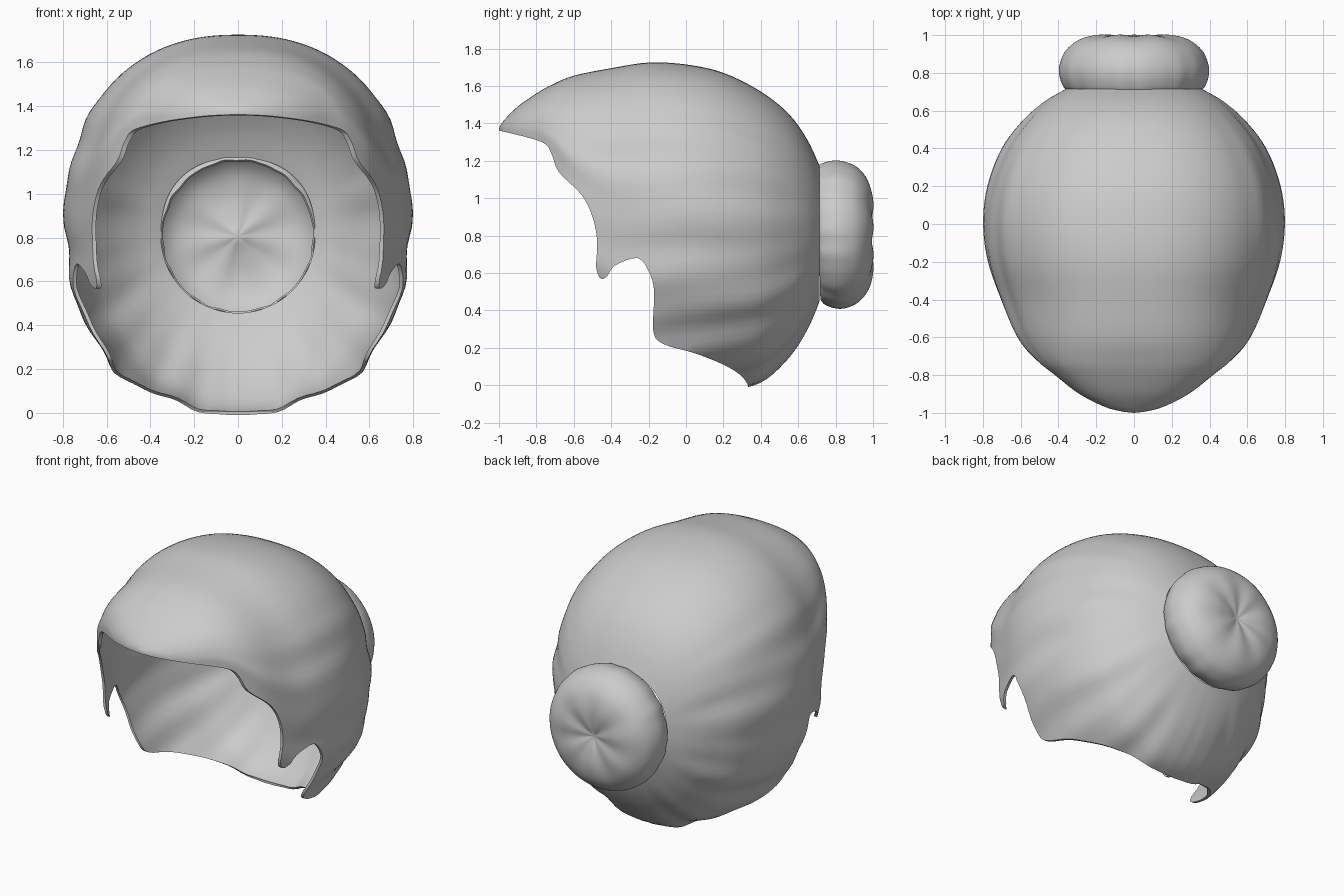
import bpy, bmesh, math

if "Cube" in bpy.data.objects:
    bpy.data.objects.remove(bpy.data.objects["Cube"])

SEGMENTS = 128
TAU = 2 * math.pi

hair = bpy.data.materials.new("hair grey")
hair.use_nodes = True
hair.diffuse_color = (0.6, 0.6, 0.6, 1)
hair.node_tree.nodes["Principled BSDF"].inputs["Base Color"].default_value = hair.diffuse_color


def smooth(points, steps):
    """Catmull-Rom curve through points of any dimension."""
    pts = [points[0]] + points + [points[-1]]
    out = []
    for a, b, c, d in zip(pts, pts[1:], pts[2:], pts[3:]):
        for i in range(steps):
            t = i / steps
            out.append(tuple(
                q + t / 2 * (r - p + t * (2 * p - 5 * q + 4 * r - s + t * (3 * (q - r) + s - p)))
                for p, q, r, s in zip(a, b, c, d)))
    return out + [points[-1]]


def new_object(name, bm):
    bmesh.ops.recalc_face_normals(bm, faces=bm.faces)
    mesh = bpy.data.meshes.new(name)
    bm.to_mesh(mesh)
    bm.free()
    mesh.materials.append(hair)
    obj = bpy.data.objects.new(name, mesh)
    bpy.context.collection.objects.link(obj)
    return obj


def loft(name, rings, tip):
    """Skin closed rings, closing the last one onto a tip point."""
    bm = bmesh.new()
    rows = [[bm.verts.new(p) for p in ring] for ring in rings]
    end = bm.verts.new(tip)
    for i in range(SEGMENTS):
        j = (i + 1) % SEGMENTS
        for a, b in zip(rows, rows[1:]):
            bm.faces.new((a[i], a[j], b[j], b[i]))
        bm.faces.new((rows[-1][i], rows[-1][j], end))
    return new_object(name, bm)


def apply(obj, kind, **settings):
    mod = obj.modifiers.new(kind.title(), kind)
    for key, value in settings.items():
        setattr(mod, key, value)
    bpy.ops.object.select_all(action="DESELECT")
    obj.select_set(True)
    bpy.context.view_layer.objects.active = obj
    bpy.ops.object.modifier_apply(modifier=mod.name)


def power(value, exponent):
    return math.copysign(abs(value) ** exponent, value)


# Cap sections from the bun forward: y, half width, top, bottom, widest height
stations = [
    (0.715, 0.36, 1.17, 0.45, 0.81), (0.65, 0.47, 1.31, 0.3, 0.81),
    (0.55, 0.58, 1.45, 0.15, 0.81), (0.4, 0.69, 1.57, 0.015, 0.82),
    (0.2, 0.765, 1.67, -0.04, 0.83), (0, 0.79, 1.715, -0.08, 0.85),
    (-0.2, 0.77, 1.725, -0.1, 0.85), (-0.4, 0.705, 1.695, -0.1, 0.88),
    (-0.6, 0.62, 1.655, 0.1, 1.05), (-0.72, 0.52, 1.605, 0.5, 1.22),
    (-0.8, 0.42, 1.56, 0.8, 1.3), (-0.9, 0.29, 1.49, 1, 1.33),
    (-0.97, 0.15, 1.42, 1.2, 1.35), (-0.995, 0.05, 1.385, 1.3, 1.36),
]


def cap_ring(y, width, top, bottom, middle):
    ring = []
    back = min(1, max(0, (0.72 - y) * 6)) * min(1, max(0, (y + 1) * 1.5))
    for i in range(SEGMENTS):
        a = TAU * i / SEGMENTS
        c, s = math.cos(a), math.sin(a)
        n = 2 / 2.3 if s > 0 else 1
        # Gathered locks fan out from the bun, fading over the crown
        side = 1 if s < 0.2 else max(0, 1 - (s - 0.2) * 1.8)
        h = math.atan2(s, abs(c))
        lock = math.sin(13 * h + 2 * y) + 0.6 * math.sin(23 * h + 1 - 3 * y)
        k = 1 + 0.011 * back * side * lock
        half = top - middle if s > 0 else middle - bottom
        ring.append((k * width * power(c, n), y, middle + k * half * power(s, n)))
    return ring


cap = loft("hair_cap", [cap_ring(*s) for s in smooth(stations, 5)], (0, -1, 1.37))
apply(cap, "SOLIDIFY", thickness=0.016, offset=-1)

# Face opening with a pointed lock at each temple, as a side profile (y, z)
hairline = [
    (-1.02, 1.365), (-0.95, 1.35), (-0.77, 1.3), (-0.72, 1.24), (-0.68, 1.14),
    (-0.56, 1.02), (-0.5, 0.9), (-0.475, 0.77), (-0.48, 0.63), (-0.455, 0.57),
    (-0.42, 0.585), (-0.38, 0.64), (-0.26, 0.68), (-0.2, 0.61), (-0.17, 0.5),
    (-0.175, 0.29), (-0.12, 0.22), (0.05, 0.17), (0.2, 0.11), (0.29, 0.055),
    (0.33, 0.005),
]
outline = smooth(hairline, 4) + [(0.34, -0.4), (-1.4, -0.4), (-1.4, 1.365)]
bm = bmesh.new()
face = bm.faces.new([bm.verts.new((-1, y, z)) for y, z in outline])
side = bmesh.ops.extrude_face_region(bm, geom=[face])["geom"]
bmesh.ops.translate(bm, vec=(2, 0, 0), verts=[v for v in side if isinstance(v, bmesh.types.BMVert)])
cutter = new_object("face_opening_cutter", bm)
cutter.hide_render = True
apply(cap, "BOOLEAN", operation="DIFFERENCE", solver="EXACT", object=cutter)
bpy.data.objects.remove(cutter)

# Bun: a puffy disc with a dimple, hollow and open toward the cap (radius, y)
bun_profile = [
    (0.35, 0.705), (0.375, 0.73), (0.395, 0.79), (0.392, 0.85), (0.36, 0.92),
    (0.29, 0.975), (0.19, 0.998), (0.09, 0.99), (0.02, 0.972),
]


def bun_ring(r, y):
    ring = []
    for i in range(SEGMENTS):
        a = TAU * i / SEGMENTS
        pleat = math.sin(15 * a) + 0.7 * math.sin(22 * a + 1)
        k = r * (1 + 0.006 * pleat * max(0, (0.95 - y) * 4))
        lean = -0.035 * math.sin(a) * r * max(0, (1 - y) * 4)
        dimple = 0.004 * math.sin(7 * a) * math.sin(math.pi * min(1, r / 0.38))
        ring.append((k * math.cos(a), y + lean + dimple, 0.806 + k * math.sin(a)))
    return ring


bun = loft("hair_bun", [bun_ring(*p) for p in smooth(bun_profile, 4)], (0, 0.97, 0.806))
apply(bun, "SOLIDIFY", thickness=0.012, offset=-1)

for obj in (cap, bun):
    bpy.ops.object.select_all(action="DESELECT")
    obj.select_set(True)
    bpy.context.view_layer.objects.active = obj
    bpy.ops.object.shade_smooth_by_angle(angle=math.radians(40))
